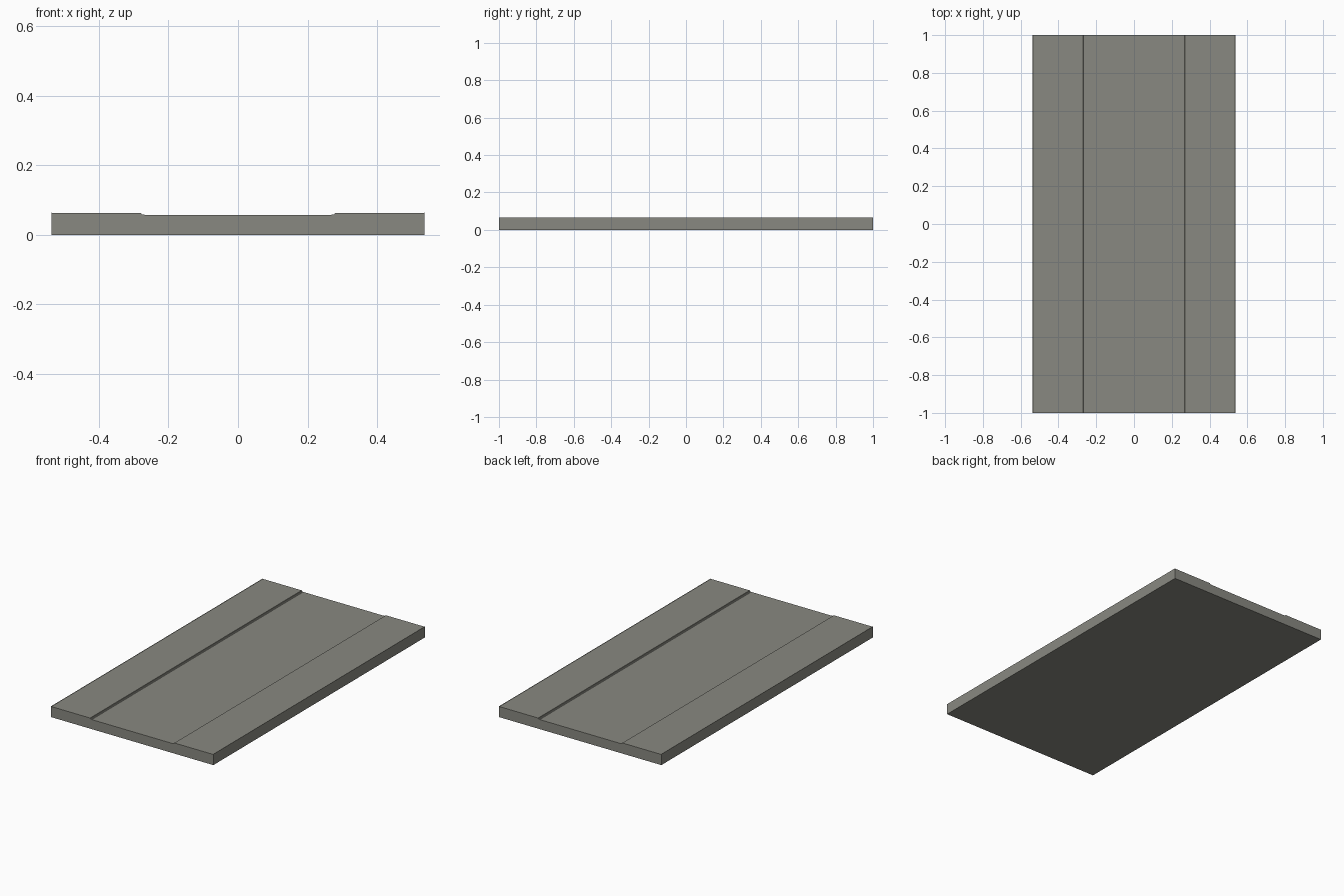
import bpy, bmesh

if "Cube" in bpy.data.objects:
    bpy.data.objects.remove(bpy.data.objects["Cube"])

# single warm grey concrete colour
mat = bpy.data.materials.new("warm grey concrete")
mat.diffuse_color = (0.25, 0.25, 0.22, 1)
mat.use_nodes = True
mat.node_tree.nodes["Principled BSDF"].inputs["Base Color"].default_value = mat.diffuse_color

# right half of the cross-section, centre outwards: road, gutter lip, raised pavement
half = [(0.268, 0.057), (0.27, 0.059), (0.277, 0.059), (0.279, 0.0635),
        (0.535, 0.0635), (0.537, 0.065), (0.537, 0.0)]
profile = half + [(-x, z) for x, z in reversed(half)]

# extrude the section along the length of the slab
bm = bmesh.new()
face = bm.faces.new([bm.verts.new((x, -1, z)) for x, z in profile])
ext = bmesh.ops.extrude_face_region(bm, geom=[face], use_keep_orig=True)
verts = [g for g in ext["geom"] if isinstance(g, bmesh.types.BMVert)]
bmesh.ops.translate(bm, verts=verts, vec=(0, 2, 0))
bmesh.ops.recalc_face_normals(bm, faces=bm.faces)
mesh = bpy.data.meshes.new("road_slab")
bm.to_mesh(mesh)
bm.free()
mesh.materials.append(mat)
bpy.context.collection.objects.link(bpy.data.objects.new("road_slab", mesh))
